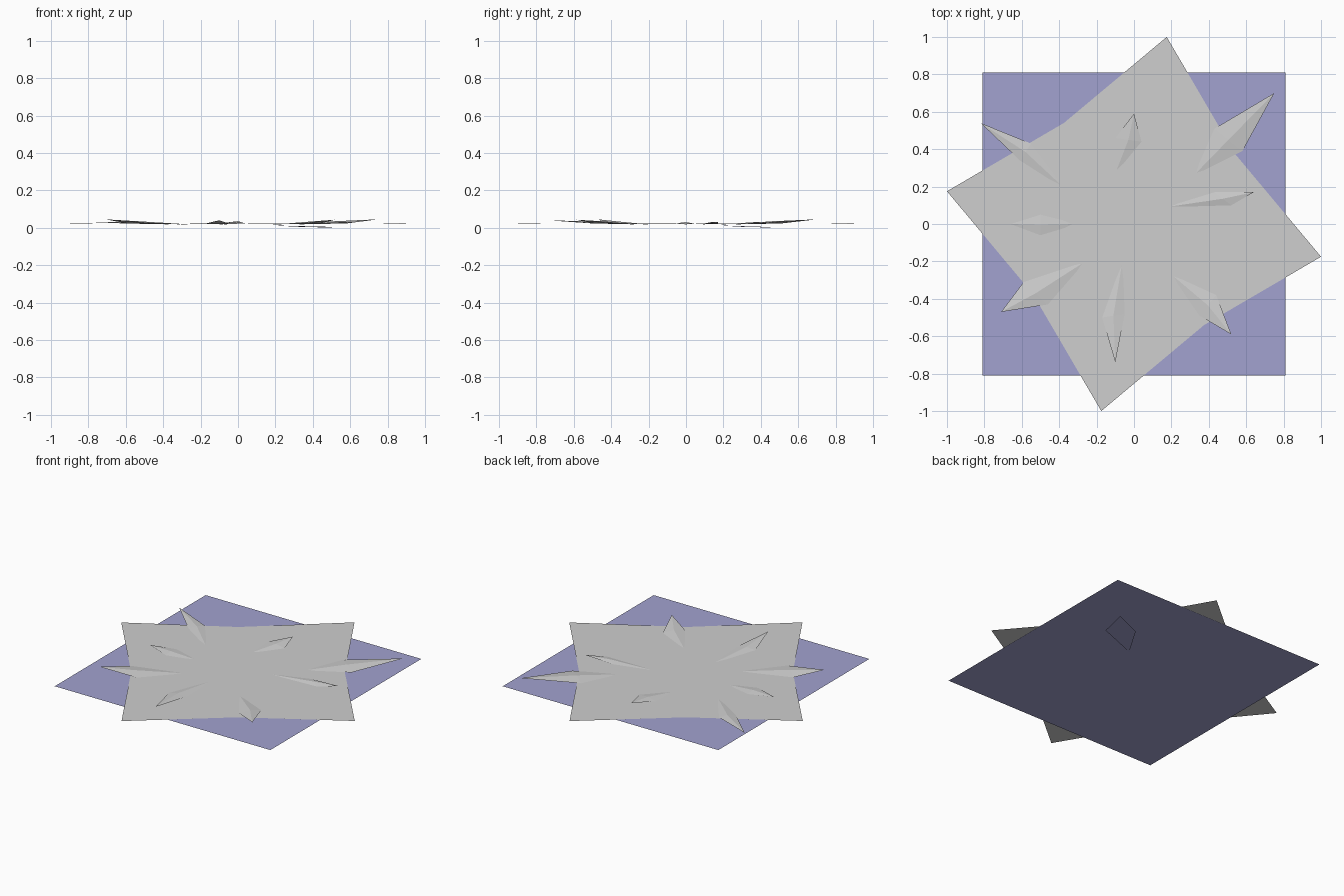
import bpy
from mathutils import Vector

cube = bpy.data.objects.get("Cube")
if cube:
    bpy.data.objects.remove(cube, do_unlink=True)


def material(name, rgb):
    mat = bpy.data.materials.new(name)
    mat.use_nodes = True
    mat.diffuse_color = (*rgb, 1)
    mat.node_tree.nodes["Principled BSDF"].inputs["Base Color"].default_value = (*rgb, 1)
    return mat


grey = material("pale_grey", (0.62, 0.62, 0.62))
blue = material("muted_blue", (0.36, 0.36, 0.63))


def add_mesh(name, verts, faces, mat):
    mesh = bpy.data.meshes.new(name)
    mesh.from_pydata(verts, [], faces)
    mesh.materials.append(mat)
    obj = bpy.data.objects.new(name, mesh)
    bpy.context.collection.objects.link(obj)
    return obj


# Square blue ground sheet
H = 0.81
add_mesh("ground_sheet", [(-H, -H, 0.016), (H, -H, 0.016), (H, H, 0.016), (-H, H, 0.016)],
         [(0, 1, 2, 3)], blue)

# Four-pointed grey sheet: one corner and one pinch, turned in quarter steps
rim = []
corner, pinch = (0.175, 1.0, 0.022), (-0.375, 0.54, 0.019)
for turn in range(4):
    rim += [corner, pinch]
    corner, pinch = [(-y, x, z) for x, y, z in (corner, pinch)]
add_mesh("star_sheet", rim + [(0, 0, 0.019)],
         [(i, (i + 1) % 8, 8) for i in range(8)], grey)

# Shallow blue scale under the ground sheet
add_mesh("lower_scale", [(0.19, 0.18, 0.012), (0.48, 0.30, 0.005), (0.53, 0.50, 0.0),
                         (0.33, 0.41, 0.005)], [(0, 3, 2, 1)], blue)


# Petals: base, left and right shoulders, raised tip and a ridge between the shoulders
def petal(name, base, left, right, tip, tip_z):
    mid = (Vector(left) + Vector(right)) / 2
    verts = [(*base, 0.018), (*right, 0.023), (*tip, tip_z), (*left, 0.023),
             (*mid, 0.023 + tip_z * 0.25)]
    faces = [(0, 1, 4), (1, 2, 4), (2, 3, 4), (3, 0, 4), (3, 2, 1), (3, 1, 0)]
    add_mesh(name, verts, faces, grey)


petal("petal_back_left", (0.32, 0.26), (0.43, 0.51), (0.58, 0.39), (0.75, 0.70), 0.045)
petal("petal_left", (0.17, 0.09), (0.43, 0.17), (0.52, 0.10), (0.64, 0.17), 0.03)
petal("petal_back", (-0.10, 0.27), (-0.10, 0.46), (0.04, 0.44), (0.0, 0.59), 0.035)
petal("petal_back_right", (-0.36, 0.18), (-0.61, 0.34), (-0.55, 0.43), (-0.82, 0.54), 0.032)
petal("petal_right", (-0.30, 0.0), (-0.50, -0.06), (-0.50, 0.05), (-0.66, 0.0), 0.027)
petal("petal_front_right", (-0.26, -0.20), (-0.46, -0.43), (-0.59, -0.31), (-0.71, -0.47), 0.045)
petal("petal_front", (-0.06, -0.19), (-0.05, -0.48), (-0.17, -0.50), (-0.10, -0.74), 0.04)
petal("petal_front_left", (0.20, -0.27), (0.44, -0.38), (0.35, -0.49), (0.52, -0.59), 0.043)
